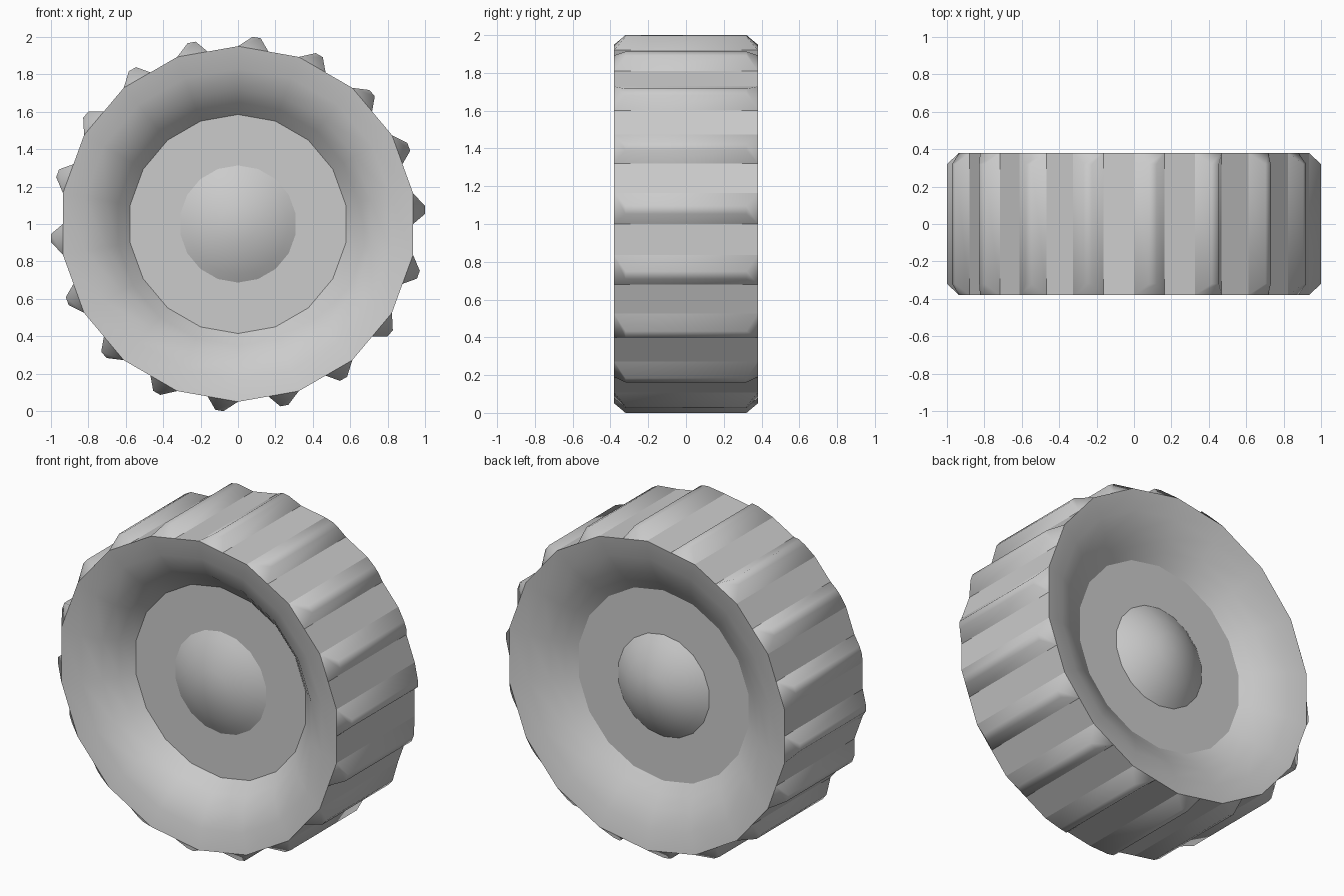
import bpy, bmesh
from math import sin, cos, pi

cube = bpy.data.objects.get("Cube")
if cube:
    bpy.data.objects.remove(cube, do_unlink=True)

SIDES = 18
STEP = 2 * pi / SIDES
RADIUS = 0.95
HALF = 0.38
HUB = 0.585
CAP = 0.313

grey = bpy.data.materials.new("grey")
grey.use_nodes = True
colour = (0.6, 0.6, 0.6, 1)
grey.diffuse_color = colour
grey.node_tree.nodes["Principled BSDF"].inputs["Base Color"].default_value = colour


def finish(name, bm, smooth_angle=None):
    """Turn a bmesh into a grey object, smooth below the given angle."""
    mesh = bpy.data.meshes.new(name)
    bm.to_mesh(mesh)
    bm.free()
    mesh.materials.append(grey)
    obj = bpy.data.objects.new(name, mesh)
    bpy.context.collection.objects.link(obj)
    if smooth_angle:
        bpy.ops.object.select_all(action='DESELECT')
        obj.select_set(True)
        bpy.context.view_layer.objects.active = obj
        bpy.ops.object.shade_smooth_by_angle(angle=smooth_angle)


def lathe(name, profile, smooth_angle=None):
    """Spin (radius, y) points about the axle, from front centre to back."""
    bm = bmesh.new()
    rings = [[bm.verts.new((r * sin(k * STEP), y, 1 + r * cos(k * STEP)))
              for k in range(SIDES)] for r, y in profile]
    for a, b in zip(rings, rings[1:]):
        for k in range(SIDES):
            n = (k + 1) % SIDES
            bm.faces.new((a[k], a[n], b[n], b[k]))
    bmesh.ops.remove_doubles(bm, verts=bm.verts, dist=0.0001)
    finish(name, bm, smooth_angle)


def wheel_side(side, hub_y, cap_height):
    """Dished sidewall, flat hub plate and domed cap of one side."""
    def part(name, profile, smooth_angle=None):
        if side == "front":
            profile = [(r, -y) for r, y in profile]
        else:
            profile = profile[::-1]
        lathe(side + "_" + name, profile, smooth_angle)

    wall_y = 0.305
    part("sidewall", [(HUB, hub_y), (0.65, (hub_y + wall_y) / 2), (0.72, wall_y),
                      (0.83, 0.355), (RADIUS, HALF)], pi / 4)
    part("hub_plate", [(CAP, hub_y), (HUB, hub_y)])
    part("hub_cap", [(r, hub_y + cap_height * (1 - (r / CAP) ** 2))
                     for r in (0, 0.1, 0.2, 0.27, CAP)], pi / 4)


# Flat-faceted tread band
lathe("tread_band", [(RADIUS, -HALF), (RADIUS, HALF)])

# The hub sits a little towards the back
wheel_side("front", 0.168, 0.09)
wheel_side("back", 0.217, 0.12)

# Tread lugs: a tapered ridge on the first half of every facet
bm = bmesh.new()
for k in range(SIDES):
    a, mid = k * STEP, (k + 0.5) * STEP

    def point(along, rise, y):
        return bm.verts.new((RADIUS * sin(a) + along * cos(mid) + rise * sin(mid), y,
                             1 + RADIUS * cos(a) - along * sin(mid) + rise * cos(mid)))

    base = [point(s, 0, y) for s, y in
            ((0, -HALF), (0.165, -HALF), (0.165, HALF), (0, HALF))]
    top = [point(s, 0.063, y) for s, y in
           ((0.068, -0.32), (0.112, -0.32), (0.112, 0.32), (0.068, 0.32))]
    bm.faces.new(top)
    for i in range(4):
        j = (i + 1) % 4
        bm.faces.new((base[i], base[j], top[j], top[i]))
finish("tread_lugs", bm, pi / 2)
